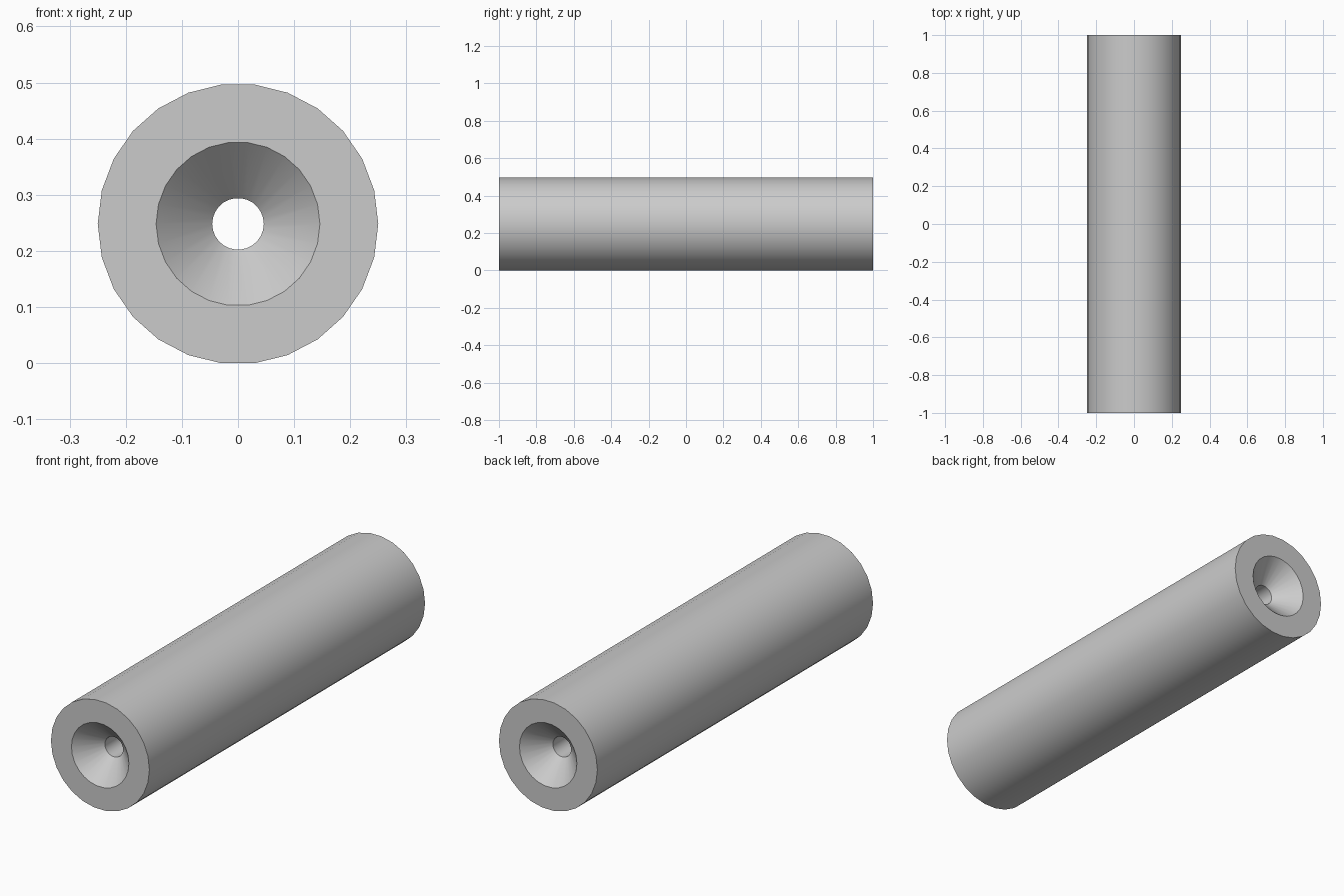
import bpy
import bmesh
import math

if "Cube" in bpy.data.objects:
    bpy.data.objects.remove(bpy.data.objects["Cube"])

SIDES = 26
OUTER, MOUTH, BORE = 0.25, 0.146, 0.046
HALF, DEPTH = 1.0, 0.1
CENTRE_Z = OUTER * math.cos(math.pi / SIDES)

# Closed cross-section (radius, y): outer wall, countersinks at both ends, bore
profile = [
    (OUTER, -HALF), (OUTER, HALF), (MOUTH, HALF),
    (BORE, HALF - DEPTH), (BORE, -HALF + DEPTH), (MOUTH, -HALF),
]

# Revolve the cross-section around the y axis
bm = bmesh.new()
rings = []
for i in range(SIDES):
    a = 2 * math.pi * i / SIDES
    rings.append([bm.verts.new((r * math.cos(a), y, CENTRE_Z + r * math.sin(a)))
                  for r, y in profile])
n = len(profile)
for i in range(SIDES):
    here, after = rings[i], rings[(i + 1) % SIDES]
    for j in range(n):
        k = (j + 1) % n
        bm.faces.new((here[j], here[k], after[k], after[j]))
bmesh.ops.recalc_face_normals(bm, faces=bm.faces)

mesh = bpy.data.meshes.new("bored_cylinder")
bm.to_mesh(mesh)
bm.free()
cylinder = bpy.data.objects.new("bored_cylinder", mesh)
bpy.context.collection.objects.link(cylinder)

# Plain grey finish
grey = bpy.data.materials.new("light_grey")
grey.diffuse_color = (0.6, 0.6, 0.6, 1.0)
grey.use_nodes = True
grey.node_tree.nodes["Principled BSDF"].inputs["Base Color"].default_value = grey.diffuse_color
mesh.materials.append(grey)

# Smooth walls, crisp rims
bpy.context.view_layer.objects.active = cylinder
cylinder.select_set(True)
bpy.ops.object.shade_smooth_by_angle(angle=math.radians(30))
